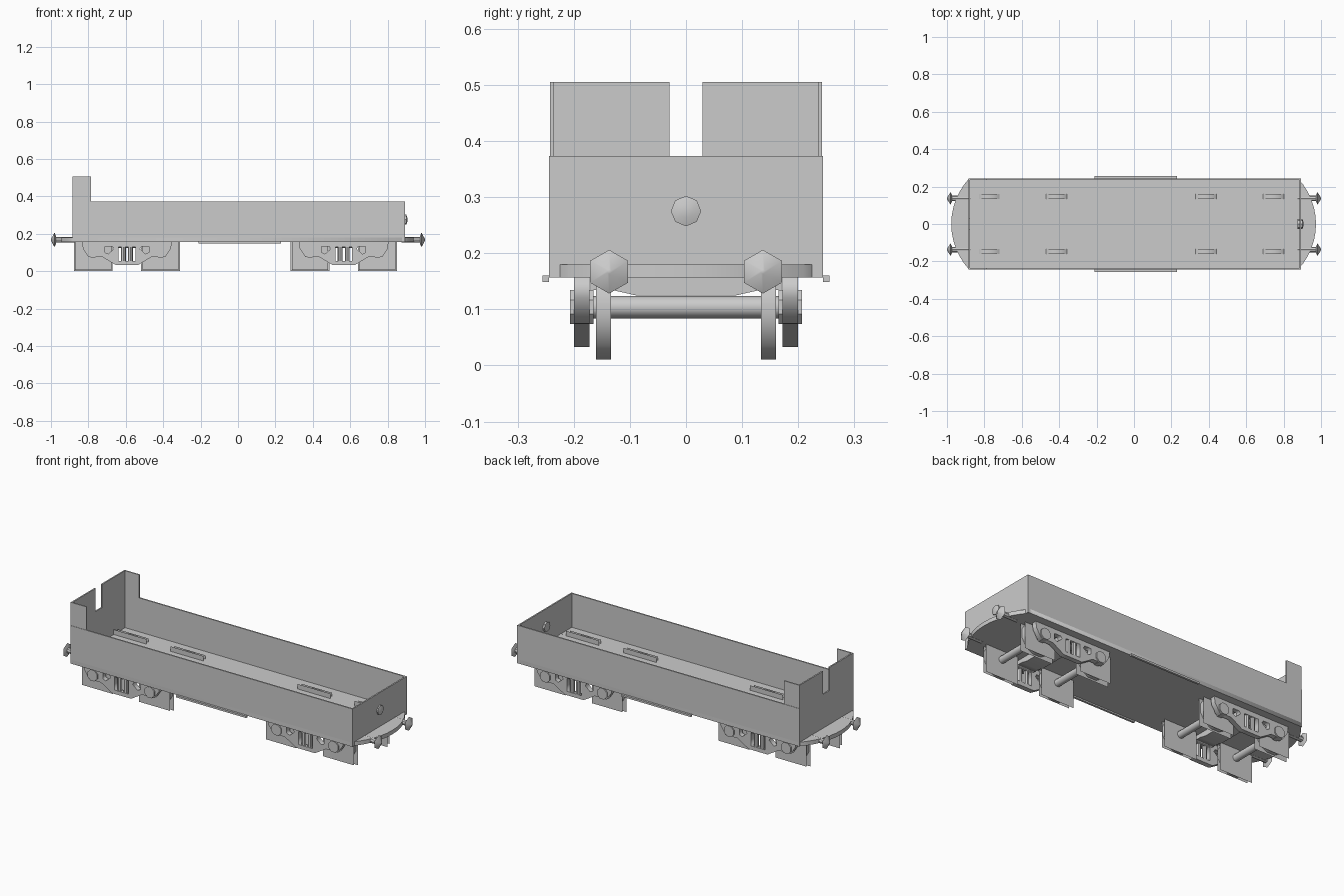
import bpy, bmesh
from math import pi, radians, sin, cos, asin
from mathutils import Matrix

if "Cube" in bpy.data.objects:
    bpy.data.objects.remove(bpy.data.objects["Cube"])

AXIS_ROT = {'X': Matrix.Rotation(pi / 2, 4, 'Y'),
            '-X': Matrix.Rotation(-pi / 2, 4, 'Y'),
            'Y': Matrix.Rotation(-pi / 2, 4, 'X'),
            'Z': Matrix.Identity(4)}


def finish(name, bm, smooth=False):
    mesh = bpy.data.meshes.new(name)
    bm.to_mesh(mesh)
    bm.free()
    ob = bpy.data.objects.new(name, mesh)
    bpy.context.collection.objects.link(ob)
    if smooth:
        bpy.ops.object.select_all(action='DESELECT')
        ob.select_set(True)
        bpy.context.view_layer.objects.active = ob
        bpy.ops.object.shade_smooth_by_angle(angle=radians(40))
    return ob


def box(name, x, y, z):
    """Box from (min, max) ranges."""
    bm = bmesh.new()
    mid = [(a + b) / 2 for a, b in (x, y, z)]
    size = [abs(b - a) for a, b in (x, y, z)]
    bmesh.ops.create_cube(bm, size=1, matrix=Matrix.Translation(mid) @ Matrix.Diagonal((*size, 1)))
    return finish(name, bm)


def cone(name, loc, axis, length, r1, r2, sides, spin=0, caps=True, smooth=True):
    """Cone or cylinder centred on loc; r1 is at the start of the axis."""
    bm = bmesh.new()
    m = Matrix.Translation(loc) @ AXIS_ROT[axis] @ Matrix.Rotation(radians(spin), 4, 'Z')
    bmesh.ops.create_cone(bm, cap_ends=caps, segments=sides, radius1=r1, radius2=r2,
                          depth=length, matrix=m)
    return finish(name, bm, smooth)


def prism(name, loops, depth, loc, rot=(0, 0, 0)):
    """Filled outline (first loop) with holes (other loops), extruded."""
    cu = bpy.data.curves.new(name, 'CURVE')
    cu.dimensions = '2D'
    cu.fill_mode = 'BOTH'
    cu.extrude = depth / 2
    for loop in loops:
        sp = cu.splines.new('POLY')
        sp.points.add(len(loop) - 1)
        for p, (u, v) in zip(sp.points, loop):
            p.co = (u, v, 0, 1)
        sp.use_cyclic_u = True
    tmp = bpy.data.objects.new(name + "_outline", cu)
    mesh = bpy.data.meshes.new_from_object(tmp)
    bpy.data.objects.remove(tmp)
    ob = bpy.data.objects.new(name, mesh)
    bpy.context.collection.objects.link(ob)
    ob.location, ob.rotation_euler = loc, rot
    return ob


def mirror(points):
    return [(-u, v) for u, v in reversed(points)]


# Floor plate with a curved platform at each end
X0, X1, W, T = -0.885, 0.893, 0.244, 0.008
R = 0.358
a = asin(W / R)
arc = [a * i / 6 for i in range(-6, 7)]
right = [(0.973 - R + R * cos(t), R * sin(t)) for t in arc]
left = [(-0.977 + R - R * cos(t), -R * sin(t)) for t in arc]
prism("floor_plate", [right + left], 0.023, (0, 0, 0.1685))

# Open body walls
for s, side in ((-1, "front"), (1, "back")):
    box(f"{side}_side_wall", (X0, X1), (s * (W - T), s * W), (0.157, 0.373))
    # Long step along the sill
    box(f"{side}_sill_step", (-0.21, 0.23), (s * W, s * 0.256), (0.149, 0.16))
    # Raised screen: end panel and return wing
    box(f"{side}_screen_panel", (X0, X0 + T), (s * 0.029, s * 0.242), (0.373, 0.505))
    box(f"{side}_screen_wing", (X0, -0.787), (s * 0.235, s * 0.242), (0.373, 0.505))
box("left_end_wall", (X0, X0 + T), (-W, W), (0.157, 0.373))
box("right_end_wall", (X1 - T, X1), (-W, W), (0.157, 0.373))

# Lamp through the right end wall
cone("lamp_body", (0.887, 0, 0.275), 'X', 0.026, 0.027, 0.027, 8)
cone("lamp_lens", (0.9025, 0, 0.275), 'X', 0.005, 0.027, 0.012, 8)

# Buffers: shank, flared back, domed six-sided head
for s, axis in ((-1, '-X'), (1, 'X')):
    for y in (-0.137, 0.137):
        cone("buffer_shank", (s * 0.925, y, 0.167), axis, 0.1, 0.015, 0.015, 8)
        cone("buffer_back", (s * 0.977, y, 0.167), axis, 0.008, 0.02, 0.039, 6, 30)
        cone("buffer_face", (s * 0.9905, y, 0.167), axis, 0.019, 0.039, 0.004, 6, 30)

# Truss outline and openings of a bogie side frame
half = [(0.06, 0.033), (0.13, 0.075), (0.205, 0.075), (0.235, 0.12), (0.24, 0.157)]
truss = half + mirror(half)
gap = [(0.07, 0.118), (0.1, 0.092), (0.118, 0.1), (0.118, 0.132), (0.078, 0.132)]
window = [(-0.045, 0.055), (0.045, 0.055), (0.045, 0.13), (-0.045, 0.13)]

# Cross beam profile (across the bogie)
beam_half = [(0.09, 0.125), (0.13, 0.134), (0.17, 0.134), (0.17, 0.157)]
beam = beam_half + mirror(beam_half)

AXLE_Z = 0.104


def wheel_disc(name, x, y, size):
    """Square single-sided wheel card facing sideways."""
    bm = bmesh.new()
    m = Matrix.Translation((x, y, AXLE_Z)) @ Matrix.Rotation(pi / 2 if y < 0 else -pi / 2, 4, 'X')
    bmesh.ops.create_grid(bm, x_segments=1, y_segments=1, size=size / 2, matrix=m)
    finish(name, bm)


for cx in (-0.594, 0.565):
    prism("bogie_cross_beam", [beam], 0.11, (cx, 0, 0), (pi / 2, 0, pi / 2))
    for s in (-1, 1):
        prism("bogie_side_frame", [truss, gap, mirror(gap), window], 0.028,
              (cx, s * 0.186, 0), (pi / 2, 0, 0))
        for dx in (-0.019, 0.019):
            cone("bogie_spring", (cx + dx, s * 0.186, 0.0925), 'Z', 0.075, 0.013, 0.013, 8)
        for dx in (-0.18, 0.18):
            cone("axle_box", (cx + dx, s * 0.186, AXLE_Z), 'Y', 0.042, 0.033, 0.033, 8, 22.5,
                 smooth=False)
            # Wheel: flange card, outer card and twelve-sided tread
            wheel_disc("wheel_flange_face", cx + dx, s * 0.134, 0.208)
            wheel_disc("wheel_outer_face", cx + dx, s * 0.16, 0.194)
            cone("wheel_tread", (cx + dx, s * 0.147, AXLE_Z), 'Y', 0.026, 0.097, 0.097, 12, 15,
                 caps=False)
    for dx in (-0.18, 0.18):
        cone("axle", (cx + dx, 0, AXLE_Z), 'Y', 0.33, 0.02, 0.02, 10)
